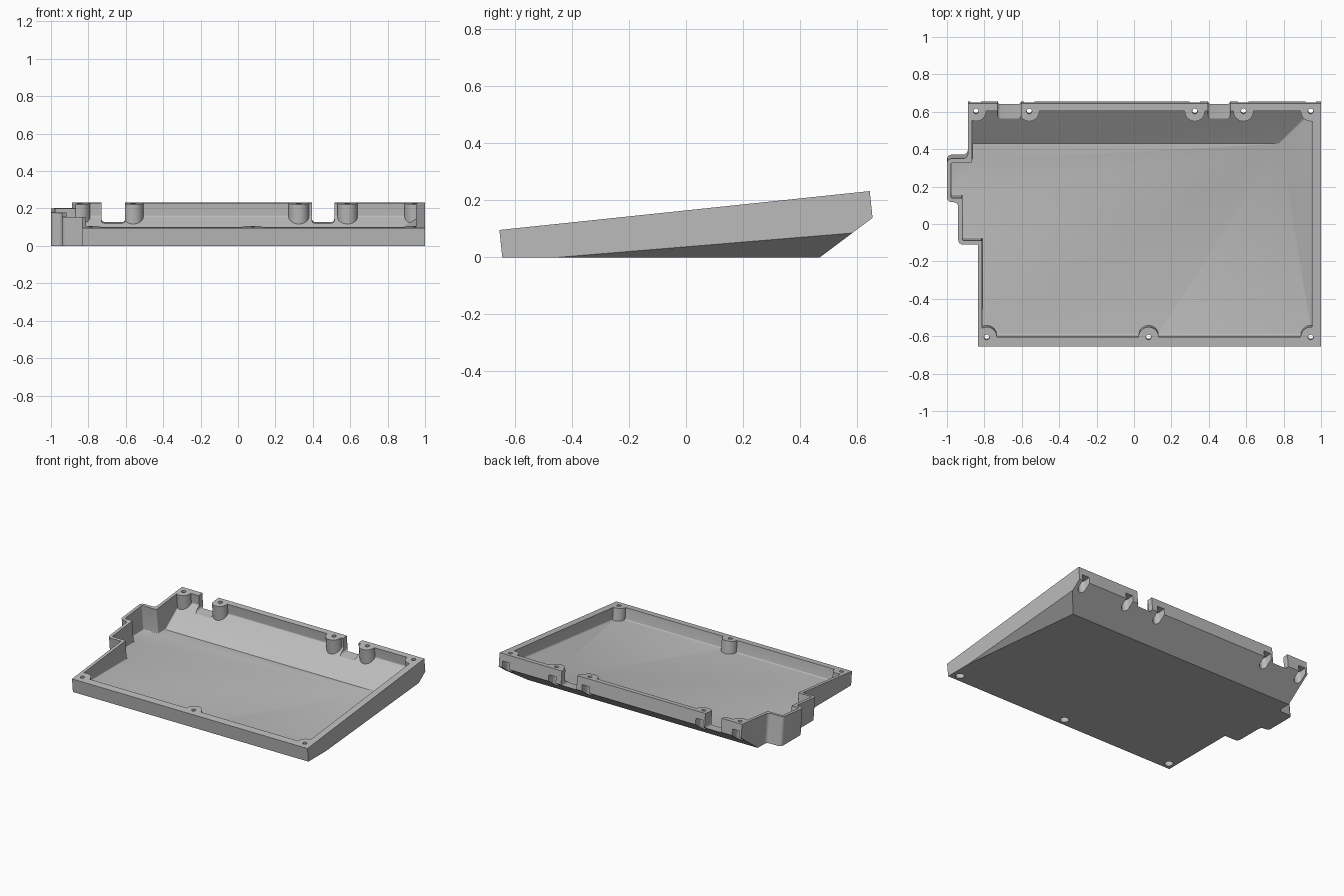
import bpy, bmesh, math
from mathutils import Vector

if "Cube" in bpy.data.objects:
    bpy.data.objects.remove(bpy.data.objects["Cube"], do_unlink=True)

TILT = 0.105  # slope of the rim plane

grey = bpy.data.materials.new("plain_grey")
grey.use_nodes = True
grey.diffuse_color = (0.5, 0.5, 0.5, 1)
grey.node_tree.nodes["Principled BSDF"].inputs["Base Color"].default_value = (0.5, 0.5, 0.5, 1)


def at(x, y, depth):
    """Point at a depth below the tilted rim plane."""
    return Vector((x, y + TILT * depth, 0.096 + TILT * (y + 0.655) - depth))


def prism(outline, top, bottom):
    """Solid swept square to the rim plane between two depths."""
    bm = bmesh.new()
    rings = [[bm.verts.new(at(x, y, d)) for x, y in outline] for d in (top, bottom)]
    bm.faces.new(rings[0])
    bm.faces.new(rings[1][::-1])
    n = len(outline)
    for i in range(n):
        j = (i + 1) % n
        bm.faces.new((rings[0][j], rings[0][i], rings[1][i], rings[1][j]))
    bmesh.ops.recalc_face_normals(bm, faces=bm.faces)
    return bm


def slice_off(bm, point, normal):
    """Remove everything on the normal's side and cap the cut."""
    bmesh.ops.bisect_plane(bm, geom=bm.verts[:] + bm.edges[:] + bm.faces[:], dist=1e-5,
                           plane_co=point, plane_no=normal, clear_outer=True)
    bmesh.ops.holes_fill(bm, edges=[e for e in bm.edges if e.is_boundary], sides=0)
    bmesh.ops.recalc_face_normals(bm, faces=bm.faces)


def soften(bm, radius, rule):
    bmesh.ops.bevel(bm, geom=[e for e in bm.edges if rule(e)], offset=radius, segments=4,
                    profile=0.5, affect='EDGES', clamp_overlap=True)
    bmesh.ops.recalc_face_normals(bm, faces=bm.faces)


def to_object(name, bm):
    mesh = bpy.data.meshes.new(name)
    bm.to_mesh(mesh)
    bm.free()
    mesh.materials.append(grey)
    obj = bpy.data.objects.new(name, mesh)
    bpy.context.collection.objects.link(obj)
    return obj


def subtract(target, cutter):
    mod = target.modifiers.new("cut", 'BOOLEAN')
    mod.operation, mod.solver, mod.object = 'DIFFERENCE', 'EXACT', cutter
    bpy.context.view_layer.objects.active = target
    bpy.ops.object.modifier_apply(modifier=mod.name)
    bpy.data.objects.remove(cutter, do_unlink=True)


def circle(x, y, r, n=32):
    return [(x + r * math.cos(2 * math.pi * i / n), y + r * math.sin(2 * math.pi * i / n))
            for i in range(n)]


def box(x0, x1, y0, y1):
    return [(x0, y0), (x1, y0), (x1, y1), (x0, y1)]


def stepped_outline(w, front, back, right):
    """Tray plan with a stepped left side, inset by wall w."""
    return [(w - 0.834, front), (right, front), (right, back), (w - 0.888, back),
            (w - 0.888, 0.35 - w), (w - 1, 0.35 - w), (w - 1, 0.117 + w),
            (w - 0.94, 0.117 + w), (w - 0.94, w - 0.11), (w - 0.834, w - 0.11)]


def upright(e):
    d = (e.verts[0].co - e.verts[1].co).normalized()
    return abs(d.z) > 0.9


def middle(e):
    return (e.verts[0].co + e.verts[1].co) / 2


# Outer shell, with its stepped corners rounded and its underside sloped
shell = prism(stepped_outline(0, -0.655, 0.645, 1), 0, 0.5)
soften(shell, 0.025, lambda e: upright(e) and middle(e).x < -0.86 and middle(e).y < 0.5)
slice_off(shell, (0, 0, 0), (0, 0, -1))
slice_off(shell, (0, 0.47, 0), (0, 0.75, -1))
slice_off(shell, (1, -0.45, 0), (0.76, 0.0825, -1))
tray = to_object("tray", shell)

# Hollow inside, with rounded corners and floor edges
hollow = prism(stepped_outline(0.022, -0.604, 0.605, 0.952), -0.1, 0.5)
slice_off(hollow, (0, 0, 0.02), (0, 0, -1))
slice_off(hollow, (0, 0.43, 0.02), (0, 0.75, -1))
slice_off(hollow, (0.78, 0.43, 0.02), (0.64, 0.108, -1))


def hollow_edge(e):
    lid = any(f.normal.z > 0.9 for f in e.link_faces)
    return not lid and e.calc_face_angle(0) > math.radians(42)


soften(hollow, 0.02, hollow_edge)
cavity = to_object("cavity_cutter", hollow)

# Screw posts stay solid inside the hollow
back_posts = [(x, 0.603) for x in (-0.845, -0.56, 0.325, 0.585, 0.945)]
front_posts = [(x, -0.605) for x in (-0.787, 0.078, 0.945)]
for x, y in back_posts + front_posts:
    subtract(cavity, to_object("post_cutter", prism(circle(x, y, 0.054), -0.2, 0.6)))
subtract(tray, cavity)

# Two openings in the back wall
for x0, x1 in ((-0.73, -0.603), (0.395, 0.515)):
    notch = prism(box(x0, x1, 0.52, 0.8), -0.1, 0.103)
    soften(notch, 0.015, lambda e: abs(e.verts[0].co.x - e.verts[1].co.x) < 1e-4
           and not upright(e) and any(f.normal.z < -0.9 for f in e.link_faces))
    subtract(tray, to_object("notch_cutter", notch))

# Screw holes with wide sockets below; the back sockets open through the wall
for x, y in back_posts + front_posts:
    subtract(tray, to_object("hole_cutter", prism(circle(x, y, 0.014, 20), -0.1, 0.6)))
    socket = circle(x, y, 0.028)
    if y > 0:
        socket = [p for p in socket if p[1] <= y + 1e-4]
        socket = sorted(socket, key=lambda p: p[0]) + [(x + 0.028, 0.8), (x - 0.028, 0.8)]
    subtract(tray, to_object("socket_cutter", prism(socket, 0.05, 0.6)))

# Smooth the rounded edges and keep the flat sides crisp
bpy.ops.object.select_all(action='DESELECT')
tray.select_set(True)
bpy.context.view_layer.objects.active = tray
bpy.ops.object.shade_smooth_by_angle(angle=math.radians(30))
